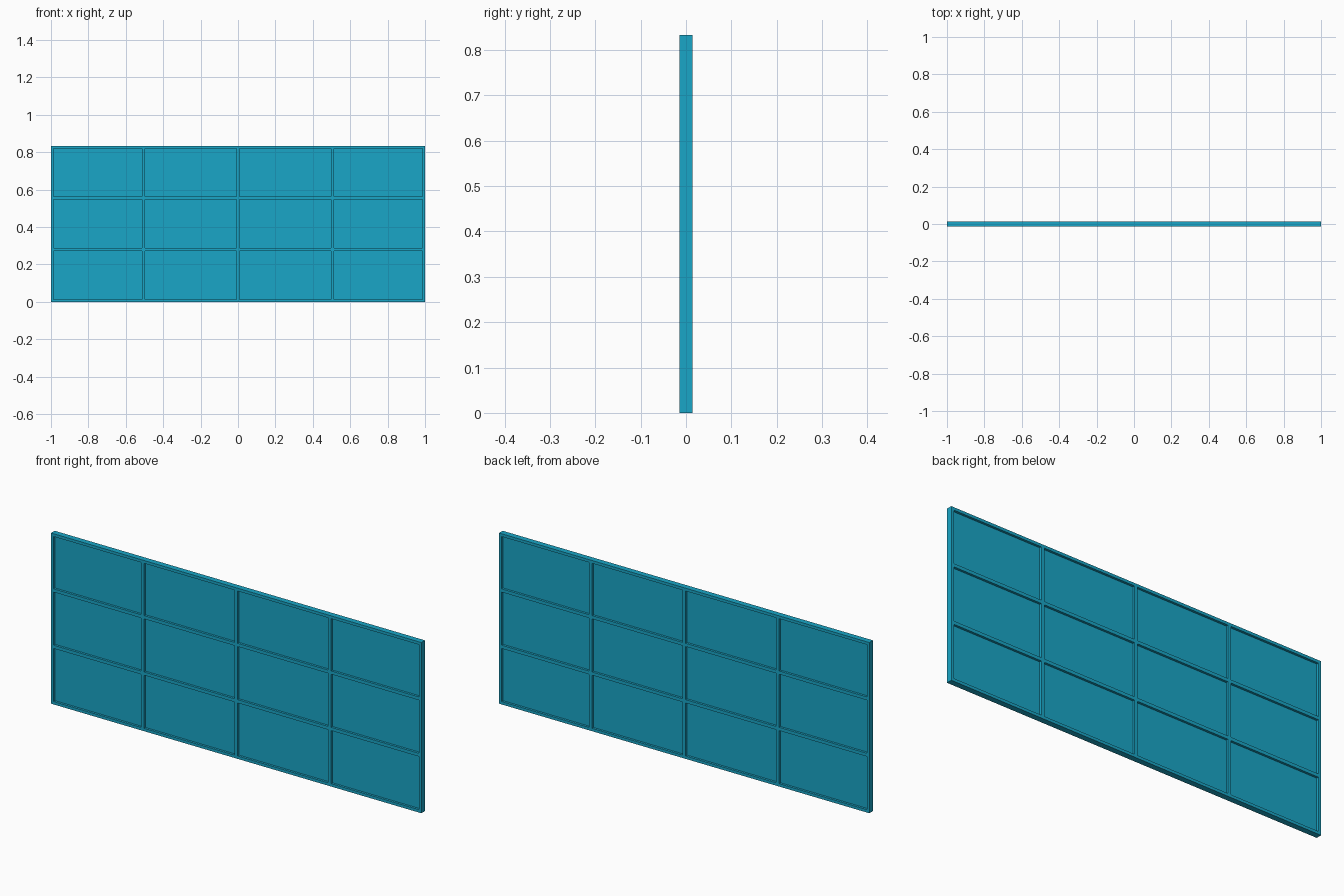
import bpy

if "Cube" in bpy.data.objects:
    bpy.data.objects.remove(bpy.data.objects["Cube"])

W, H, D = 2.0, 0.833, 0.028   # overall size
RIM, BAR = 0.014, 0.016       # outer frame and glazing bar widths


def box(name, x0, x1, y0, y1, z0, z1, mat):
    bpy.ops.mesh.primitive_cube_add(
        size=1, location=((x0 + x1) / 2, (y0 + y1) / 2, (z0 + z1) / 2))
    ob = bpy.context.object
    ob.name = name
    ob.scale = (x1 - x0, y1 - y0, z1 - z0)
    bpy.ops.object.transform_apply(location=False, rotation=False, scale=True)
    ob.data.materials.append(mat)
    return ob


teal = bpy.data.materials.new("teal")
teal.diffuse_color = (0.01, 0.38, 0.57, 1)
teal.use_nodes = True
teal.node_tree.nodes["Principled BSDF"].inputs["Base Color"].default_value = teal.diffuse_color

# Outer frame
h = D / 2
box("bottom_rail", -W / 2, W / 2, -h, h, 0, RIM, teal)
box("top_rail", -W / 2, W / 2, -h, h, H - RIM, H, teal)
for side, x in (("left", -W / 2), ("right", W / 2 - RIM)):
    box(side + "_stile", x, x + RIM, -h, h, RIM, H - RIM, teal)

# Glazing bars
xs = (-0.505, 0.0, 0.505)
zs = (0.281, 0.556)
for i, x in enumerate(xs):
    box(f"vertical_bar_{i + 1}", x - BAR / 2, x + BAR / 2, -h, h, RIM, H - RIM, teal)
x_edges = [-W / 2 + RIM] + [e for x in xs for e in (x - BAR / 2, x + BAR / 2)] + [W / 2 - RIM]
for j, z in enumerate(zs):
    for i in range(4):
        box(f"horizontal_bar_{j + 1}_{i + 1}", x_edges[2 * i], x_edges[2 * i + 1],
            -h, h, z - BAR / 2, z + BAR / 2, teal)

# Recessed panes
z_edges = [RIM] + [e for z in zs for e in (z - BAR / 2, z + BAR / 2)] + [H - RIM]
for j in range(3):
    for i in range(4):
        box(f"pane_{j + 1}_{i + 1}", x_edges[2 * i], x_edges[2 * i + 1], -0.003, 0.003,
            z_edges[2 * j], z_edges[2 * j + 1], teal)
